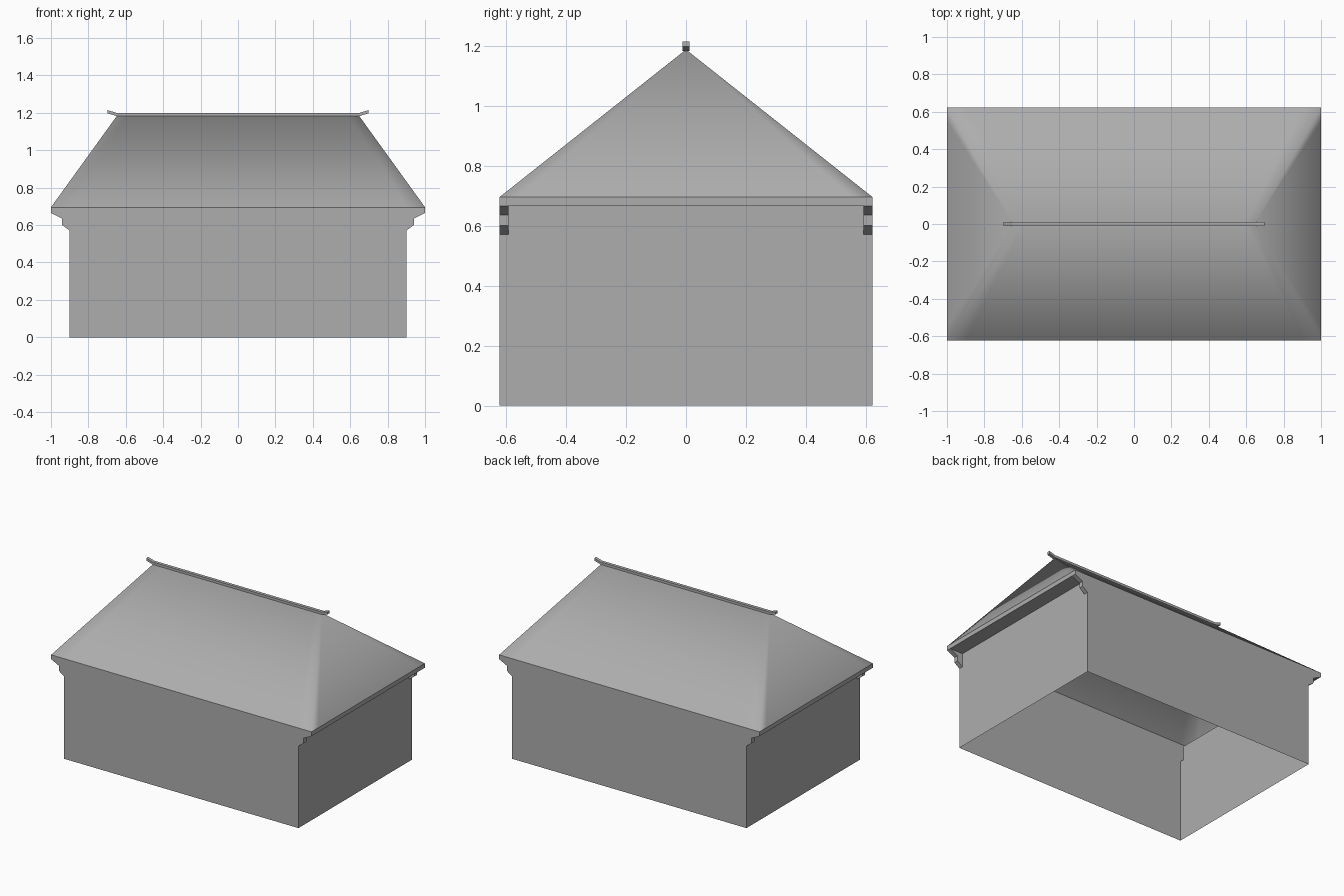
import bpy
import bmesh

cube = bpy.data.objects.get("Cube")
if cube:
    bpy.data.objects.remove(cube, do_unlink=True)

# Main dimensions
WALL_X, EAVE_X, HALF_Y, BRACKET_Y = 0.90, 1.0, 0.622, 0.592
CORBEL_Z, SOFFIT_Z, EAVE_Z = 0.57, 0.665, 0.695
RIDGE_X, RIDGE_Z = 0.645, 1.187

grey = bpy.data.materials.new("plain_grey")
grey.use_nodes = True
colour = (0.42, 0.42, 0.42, 1)
grey.diffuse_color = colour
for node in grey.node_tree.nodes:
    if node.type == "BSDF_PRINCIPLED":
        node.inputs["Base Color"].default_value = colour


def build(name, faces, smooth=False):
    """Make one object from a list of face corner lists."""
    bm = bmesh.new()
    for corners in faces:
        bm.faces.new([bm.verts.new(c) for c in corners])
    bmesh.ops.remove_doubles(bm, verts=bm.verts, dist=0.0005)
    bmesh.ops.recalc_face_normals(bm, faces=bm.faces)
    for face in bm.faces:
        face.smooth = smooth
    mesh = bpy.data.meshes.new(name)
    bm.to_mesh(mesh)
    bm.free()
    mesh.materials.append(grey)
    obj = bpy.data.objects.new(name, mesh)
    bpy.context.collection.objects.link(obj)
    return obj


# Corbel outline (x, z), from wall to eave
corbel = [(WALL_X, CORBEL_Z), (0.94, 0.60), (0.94, 0.635), (EAVE_X, SOFFIT_Z)]
half = [(WALL_X, 0)] + corbel + [(EAVE_X, EAVE_Z)]
outline = half + [(-x, z) for x, z in reversed(half)]

# Walls, open underneath, with hollow corbels at the corners
walls = []
for sy in (-1, 1):
    walls.append([(x, sy * HALF_Y, z) for x, z in outline])
for sx in (-1, 1):
    end = [(HALF_Y, 0), (HALF_Y, CORBEL_Z), (BRACKET_Y, CORBEL_Z), (BRACKET_Y, SOFFIT_Z)]
    end += [(-y, z) for y, z in reversed(end)]
    walls.append([(sx * WALL_X, y, z) for y, z in end])
    for sy in (-1, 1):
        cheek = corbel + [(WALL_X, SOFFIT_Z)]
        walls.append([(sx * x, sy * BRACKET_Y, z) for x, z in cheek])
        for (xa, za), (xb, zb) in zip(corbel, corbel[1:]):
            walls.append([(sx * xa, sy * BRACKET_Y, za), (sx * xb, sy * BRACKET_Y, zb),
                          (sx * xb, sy * HALF_Y, zb), (sx * xa, sy * HALF_Y, za)])
    # Eave soffit and fascia
    walls.append([(sx * x, y, SOFFIT_Z) for x, y in
                  ((WALL_X, -BRACKET_Y), (EAVE_X, -BRACKET_Y),
                   (EAVE_X, BRACKET_Y), (WALL_X, BRACKET_Y))])
    walls.append([(sx * EAVE_X, y, z) for y, z in
                  ((-HALF_Y, SOFFIT_Z), (HALF_Y, SOFFIT_Z),
                   (HALF_Y, EAVE_Z), (-HALF_Y, EAVE_Z))])
build("walls", walls)

# Hipped roof, with narrow strips beside the hips to keep their softness local
eave_xs = (-EAVE_X, -0.9, 0.9, EAVE_X)
ridge_xs = (-RIDGE_X, -0.59, 0.59, RIDGE_X)
eave_ys = (-HALF_Y, -0.55, 0.55, HALF_Y)
roof = []
for s in (-1, 1):
    for i in range(3):
        roof.append([(eave_xs[i], s * HALF_Y, EAVE_Z), (eave_xs[i + 1], s * HALF_Y, EAVE_Z),
                     (ridge_xs[i + 1], 0, RIDGE_Z), (ridge_xs[i], 0, RIDGE_Z)])
        roof.append([(s * EAVE_X, eave_ys[i], EAVE_Z), (s * EAVE_X, eave_ys[i + 1], EAVE_Z),
                     (s * RIDGE_X, 0, RIDGE_Z)])
build("roof", roof, smooth=True)

# Ridge beam with upturned ends: (x, bottom z, top z) stations
stations = [(0.65, 1.183, 1.2), (0.697, 1.197, 1.214)]
stations = [(-x, b, t) for x, b, t in reversed(stations)] + stations
W = 0.011
rings = [[(x, -W, b), (x, W, b), (x, W, t), (x, -W, t)] for x, b, t in stations]
beam = [rings[0], rings[-1]]
for a, b in zip(rings, rings[1:]):
    for i in range(4):
        j = (i + 1) % 4
        beam.append([a[i], a[j], b[j], b[i]])
build("ridge_beam", beam)
